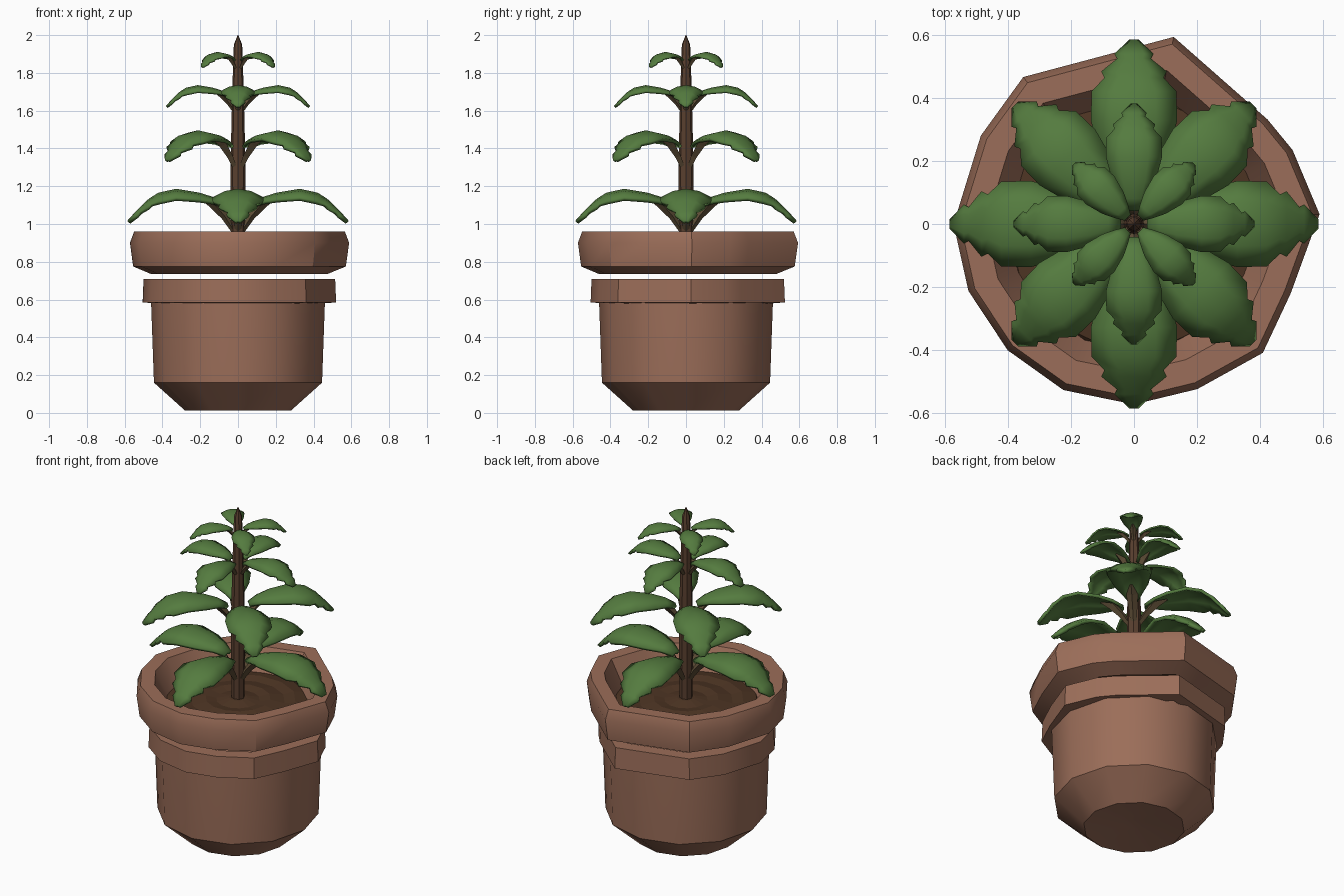
import bpy, math
from mathutils import Vector, Matrix

if "Cube" in bpy.data.objects:
    bpy.data.objects.remove(bpy.data.objects["Cube"])


def material(name, rgb):
    m = bpy.data.materials.new(name)
    m.diffuse_color = (*rgb, 1)
    m.use_nodes = True
    m.node_tree.nodes["Principled BSDF"].inputs["Base Color"].default_value = m.diffuse_color
    return m


CLAY = material("clay", (0.33, 0.155, 0.10))
SOIL = material("earth", (0.075, 0.035, 0.017))
BARK = material("bark", (0.10, 0.05, 0.028))
STALK = material("stalk", (0.12, 0.08, 0.04))
GREEN = material("leaf green", (0.09, 0.20, 0.05))


def make(name, verts, faces, mat, smooth=None):
    me = bpy.data.meshes.new(name)
    me.from_pydata([tuple(v) for v in verts], [], faces)
    me.update()
    ob = bpy.data.objects.new(name, me)
    bpy.context.collection.objects.link(ob)
    me.materials.append(mat)
    if smooth:
        bpy.ops.object.select_all(action='DESELECT')
        ob.select_set(True)
        bpy.context.view_layer.objects.active = ob
        bpy.ops.object.shade_smooth_by_angle(angle=math.radians(smooth))
    return ob


def lathe(name, profile, outline, mat, smooth=None, loop=False):
    """Sweep (radius, z) pairs round an outline of (degrees, scale) pairs."""
    n, verts, faces = len(outline), [], []
    for r, z in profile:
        for a, s in outline:
            a = math.radians(a)
            verts.append((r * s * math.cos(a), r * s * math.sin(a), z))
    rings = len(profile)
    for i in range(rings if loop else rings - 1):
        j = (i + 1) % rings
        for k in range(n):
            l = (k + 1) % n
            faces.append((i * n + k, i * n + l, j * n + l, j * n + k))
    if not loop:
        faces.append(tuple(reversed(range(n))))
        faces.append(tuple(range((rings - 1) * n, rings * n)))
    return make(name, verts, faces, mat, smooth)


def regular(n, offset=0):
    return [(offset + 360 * k / n, 1) for k in range(n)]


# Hand-made, slightly uneven outline of the pot lip
UNEVEN = [(3, 1.03), (25, .97), (38, .94), (78, 1.06), (127, 1.02), (150, .98),
          (180, 1.0), (202, .99), (225, .99), (247, 1.0), (270, 1.0),
          (291, .98), (315, 1.01), (336, .95)]

# Pot body, collar and rim
lathe("pot_body", [(.05, .035), (.28, .012), (.445, .16), (.46, .58), (.46, .69)],
      regular(12), CLAY, 35)
lathe("pot_collar", [(.44, .58), (.505, .585), (.50, .71), (.42, .71)],
      UNEVEN, CLAY, 35, loop=True)
lathe("pot_rim", [(.46, .735), (.555, .775), (.572, .90), (.55, .96),
                  (.47, .96), (.40, .82)], UNEVEN, CLAY, 35, loop=True)

# Soil with gentle rings
lathe("soil", [(.42, .80), (.40, .825), (.32, .84), (.26, .83), (.18, .845),
               (.12, .835), (.05, .85)], regular(14), SOIL)

# Stem with a pointed tip
lathe("stem", [(.036, .82), (.038, 1.0), (.04, 1.3), (.033, 1.6),
               (.026, 1.85), (.022, 1.95), (.002, 2.0)], regular(8), BARK, 35)


# Leaf stations: distance out, height above the tip, half width
STATIONS = [(.07, .085, .025), (.13, .12, .06), (.21, .145, .10), (.33, .165, .132),
            (.42, .145, .13), (.46, .12, .09), (.48, .105, .10),
            (.52, .065, .05), (.535, .05, .058), (.58, 0, .012)]
ACROSS = (-1, -.5, 0, .5, 1)


def leaf(name, length, tip_z, turn):
    s = length / .58
    rot = Matrix.Rotation(turn, 3, 'Z')
    verts, faces, n = [], [], len(ACROSS)
    for x, z, w in STATIONS:
        for t in ACROSS:
            droop = .34 * w * t * t
            verts.append(rot @ Vector((x * s, w * t * s, (z - droop) * s + tip_z)))
    for i in range(len(STATIONS) - 1):
        for k in range(n - 1):
            a = i * n + k
            faces.append((a, a + n, a + n + 1, a + 1))
    ob = make(name, verts, faces, GREEN, 35)
    mod = ob.modifiers.new("thickness", 'SOLIDIFY')
    mod.thickness = .02 * s
    mod.offset = 0.3


def stalk(name, length, tip_z, turn):
    s = length / .58
    rot = Matrix.Rotation(turn, 3, 'Z')
    # Diamond sections rising from the stem and widening into the leaf base
    path = [(.02, -.05, .018), (.07, .03, .026), (.13, .10, .036), (.20, .128, .008)]
    verts, faces = [], []
    for x, z, r in path:
        for dx, dy, dz in ((0, r, 0), (-r * .6, 0, r * .4), (0, -r, 0), (r * .6, 0, -r * .5)):
            verts.append(rot @ Vector(((x + dx) * s, dy * s, (z + dz) * s + tip_z)))
    for i in range(3):
        for k in range(4):
            l = (k + 1) % 4
            faces.append((i * 4 + k, i * 4 + l, i * 4 + 4 + l, i * 4 + 4 + k))
    faces += [(3, 2, 1, 0), (12, 13, 14, 15)]
    make(name, verts, faces, STALK)


# Four tiers of four leaves, alternating straight and diagonal
for tier, (length, tip_z) in enumerate([(.575, 1.01), (.525, 1.335), (.375, 1.62), (.265, 1.83)]):
    for q in range(4):
        turn = math.radians(90 * q + 45 * (tier % 2))
        leaf(f"leaf_{tier + 1}_{q + 1}", length, tip_z, turn)
        stalk(f"stalk_{tier + 1}_{q + 1}", length, tip_z, turn)
